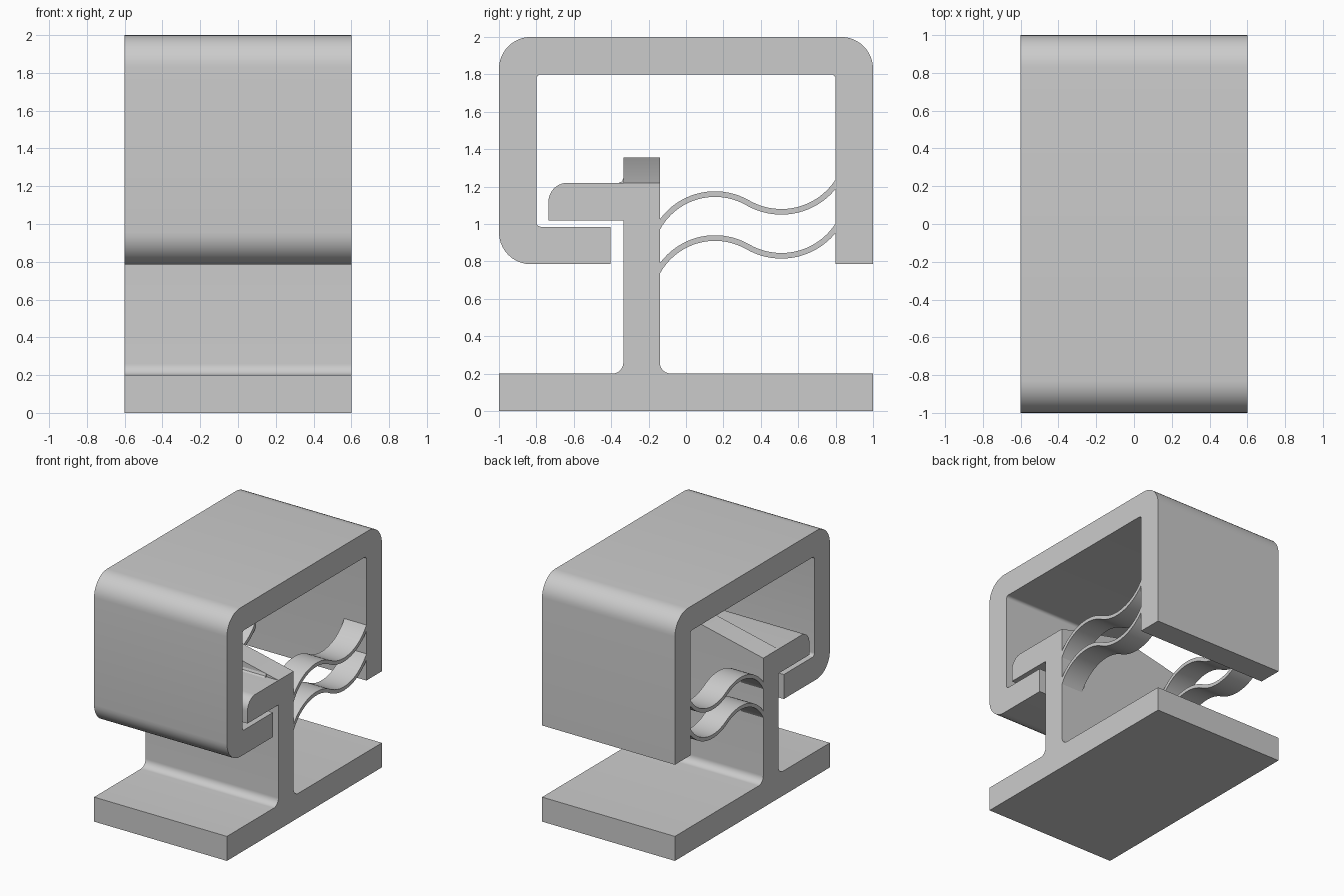
import bpy, bmesh, math
from mathutils import Vector, Matrix

if "Cube" in bpy.data.objects:
    bpy.data.objects.remove(bpy.data.objects["Cube"], do_unlink=True)

grey = bpy.data.materials.new("plain_grey")
grey.use_nodes = True
COLOUR = (0.6, 0.6, 0.6, 1)
grey.diffuse_color = COLOUR
grey.node_tree.nodes["Principled BSDF"].inputs["Base Color"].default_value = COLOUR

HALF = 0.6            # half width of the whole body
SPRING_WIDTH = 0.2


def rounded(corners, steps=10):
    """Turn (a, b, radius) corners into an outline with filleted corners."""
    out = []
    for i, (a, b, r) in enumerate(corners):
        p = Vector((a, b))
        if not r:
            out.append(p)
            continue
        u = (Vector(corners[i - 1][:2]) - p).normalized()
        v = (Vector(corners[(i + 1) % len(corners)][:2]) - p).normalized()
        half = u.angle(v) / 2
        centre = p + (u + v).normalized() * r / math.sin(half)
        start = p + u * r / math.tan(half) - centre
        end = p + v * r / math.tan(half) - centre
        sweep = math.atan2(start.x * end.y - start.y * end.x, start.dot(end))
        for k in range(steps + 1):
            out.append(centre + Matrix.Rotation(sweep * k / steps, 2) @ start)
    return out


def prism(name, outline, lo, hi, axis="x"):
    """Extrude a (y, z) outline along x, or an (x, z) outline along y."""
    def place(p, d):
        return (d, p[0], p[1]) if axis == "x" else (p[0], d, p[1])
    bm = bmesh.new()
    face = bm.faces.new([bm.verts.new(place(p, lo)) for p in outline])
    ext = bmesh.ops.extrude_face_region(bm, geom=[face])
    moved = [g for g in ext["geom"] if isinstance(g, bmesh.types.BMVert)]
    step = (hi - lo, 0, 0) if axis == "x" else (0, hi - lo, 0)
    bmesh.ops.translate(bm, verts=moved, vec=step)
    bmesh.ops.recalc_face_normals(bm, faces=bm.faces)
    mesh = bpy.data.meshes.new(name)
    bm.to_mesh(mesh)
    bm.free()
    mesh.materials.append(grey)
    ob = bpy.data.objects.new(name, mesh)
    bpy.context.collection.objects.link(ob)
    bpy.ops.object.select_all(action="DESELECT")
    ob.select_set(True)
    bpy.context.view_layer.objects.active = ob
    bpy.ops.object.shade_smooth_by_angle(angle=math.radians(30))
    return ob


# Base plate, upright post and hooked lip in one section
prism("base_post_and_hook", rounded([
    (-1, 0, 0), (1, 0, 0), (1, 0.2, 0), (-0.14, 0.2, 0.06),
    (-0.14, 1.22, 0), (-0.735, 1.22, 0.1), (-0.735, 1.02, 0),
    (-0.335, 1.02, 0), (-0.335, 0.2, 0.06), (-1, 0.2, 0)]), -HALF, HALF)

# Ridge on the post, highest at mid width, with a small fillet at its foot
prism("post_ridge", [(-HALF, 1.22), (HALF, 1.22), (0, 1.355)], -0.335, -0.14, "y")
prism("ridge_fillet", [(-0.36, 1.22), (-0.335, 1.22), (-0.335, 1.245),
                       (-0.342, 1.227)], -0.49, 0.49)

# Outer sleeve that hooks under the lip
prism("outer_sleeve", rounded([
    (-0.405, 0.785, 0), (-1, 0.785, 0.17), (-1, 2, 0.17), (1, 2, 0.17),
    (1, 0.785, 0), (0.8, 0.785, 0), (0.8, 1.8, 0.025), (-0.8, 1.8, 0.025),
    (-0.8, 0.985, 0.025), (-0.405, 0.985, 0)]), -HALF, HALF)


def spring_outline(drop, thick=0.015, steps=20):
    """S-shaped leaf: a crest arc running into a trough arc."""
    crest, r1 = Vector((0.155, 0.81 - drop)), 0.35
    trough, r2 = Vector((0.51, 1.425 - drop)), 0.36
    join = math.atan2(*(trough - crest).yx)
    first = math.acos(-0.31 / r1)
    last = -math.acos(0.305 / r2)
    top, bottom = [], []
    for k in range(steps + 1):
        a = first + (join - first) * k / steps
        d = Vector((math.cos(a), math.sin(a)))
        top.append(crest + d * (r1 + thick))
        bottom.append(crest + d * (r1 - thick))
    for k in range(1, steps + 1):
        a = join - math.pi + (last - join + math.pi) * k / steps
        d = Vector((math.cos(a), math.sin(a)))
        top.append(trough + d * (r2 - thick))
        bottom.append(trough + d * (r2 + thick))
    return top + bottom[::-1]


# Two leaf springs at each end of the width
for level, drop in (("upper", 0), ("lower", 0.235)):
    for side, lo in (("left", HALF - SPRING_WIDTH), ("right", -HALF)):
        prism(f"{level}_{side}_spring", spring_outline(drop), lo, lo + SPRING_WIDTH)
